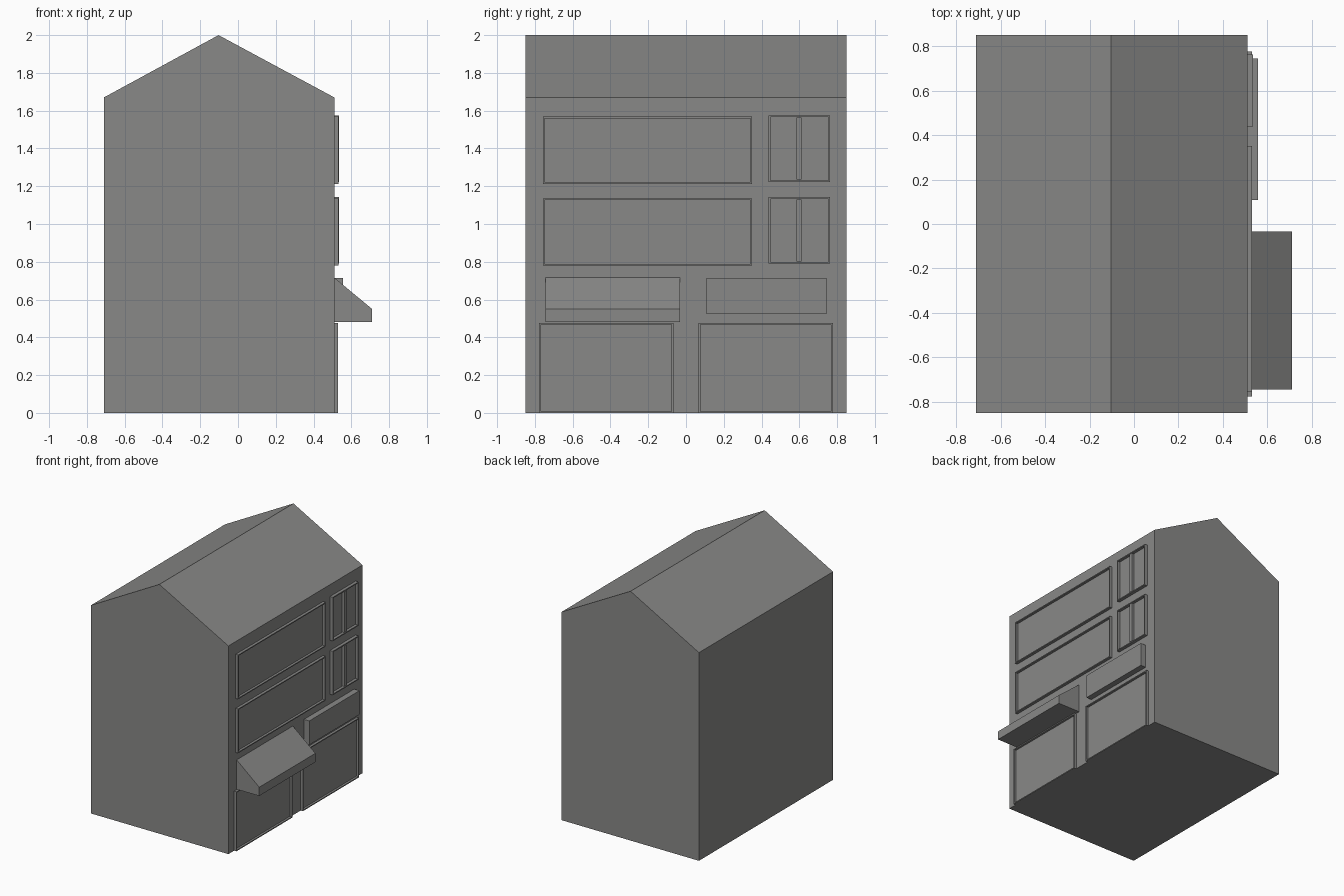
import bpy, bmesh

if "Cube" in bpy.data.objects:
    bpy.data.objects.remove(bpy.data.objects["Cube"])

WALL = 0.51  # x of the facade plane

paint = bpy.data.materials.new("plain_grey")
paint.diffuse_color = (0.25, 0.25, 0.245, 1)
paint.use_nodes = True
paint.node_tree.nodes["Principled BSDF"].inputs["Base Color"].default_value = paint.diffuse_color


def finish(name, bm):
    bmesh.ops.recalc_face_normals(bm, faces=bm.faces)
    mesh = bpy.data.meshes.new(name)
    bm.to_mesh(mesh)
    bm.free()
    mesh.materials.append(paint)
    obj = bpy.data.objects.new(name, mesh)
    bpy.context.collection.objects.link(obj)
    return obj


def prism(bm, profile, y0, y1):
    """Extrude an xz profile along y."""
    face = bm.faces.new([bm.verts.new((x, y0, z)) for x, z in profile])
    ext = bmesh.ops.extrude_face_region(bm, geom=[face])
    verts = [v for v in ext["geom"] if isinstance(v, bmesh.types.BMVert)]
    bmesh.ops.translate(bm, verts=verts, vec=(0, y1 - y0, 0))


def box(bm, x0, x1, y0, y1, z0, z1):
    prism(bm, [(x0, z0), (x1, z0), (x1, z1), (x0, z1)], y0, y1)


def window(name, y0, y1, z0, z1, depth, rim=0.012, mullion=None):
    """Raised frame with a recessed pane and an optional centre post."""
    bm = bmesh.new()
    box(bm, WALL, WALL + depth, y0, y1, z0, z1)
    bmesh.ops.recalc_face_normals(bm, faces=bm.faces)
    front = max(bm.faces, key=lambda f: f.calc_center_median().x)
    bmesh.ops.inset_region(bm, faces=[front], thickness=rim)
    ext = bmesh.ops.extrude_face_region(bm, geom=[front])
    bmesh.ops.delete(bm, geom=[front], context='FACES_ONLY') if front.is_valid else None
    verts = [v for v in ext["geom"] if isinstance(v, bmesh.types.BMVert)]
    bmesh.ops.translate(bm, verts=verts, vec=(0.003 - depth, 0, 0))
    if mullion:
        box(bm, WALL + 0.003, WALL + depth, mullion[0], mullion[1], z0 + rim, z1 - rim)
    finish(name, bm)


# Gabled building body
bm = bmesh.new()
prism(bm, [(-0.71, 0), (WALL, 0), (WALL, 1.67), (-0.103, 2.0), (-0.71, 1.67)], -0.85, 0.85)
finish("building_body", bm)

# Upper floors: wide window and double window on each
for floor, z in (("second", 0.78), ("third", 1.213)):
    window(floor + "_floor_wide_window", -0.757, 0.35, z, z + 0.355, 0.022)
    window(floor + "_floor_double_window", 0.438, 0.763, z + 0.01, z + 0.362, 0.025,
           mullion=(0.586, 0.612))

# Ground floor shop windows
window("left_shop_window", -0.777, -0.067, 0.0, 0.477, 0.02)
window("right_shop_window", 0.067, 0.777, 0.0, 0.477, 0.02)

# Sloping awning over the left shop
bm = bmesh.new()
prism(bm, [(WALL, 0.48), (0.71, 0.48), (0.71, 0.55), (WALL, 0.716)], -0.745, -0.033)
finish("awning", bm)

# Blank sign board over the right shop
bm = bmesh.new()
box(bm, WALL, 0.557, 0.108, 0.744, 0.523, 0.715)
finish("sign_board", bm)
